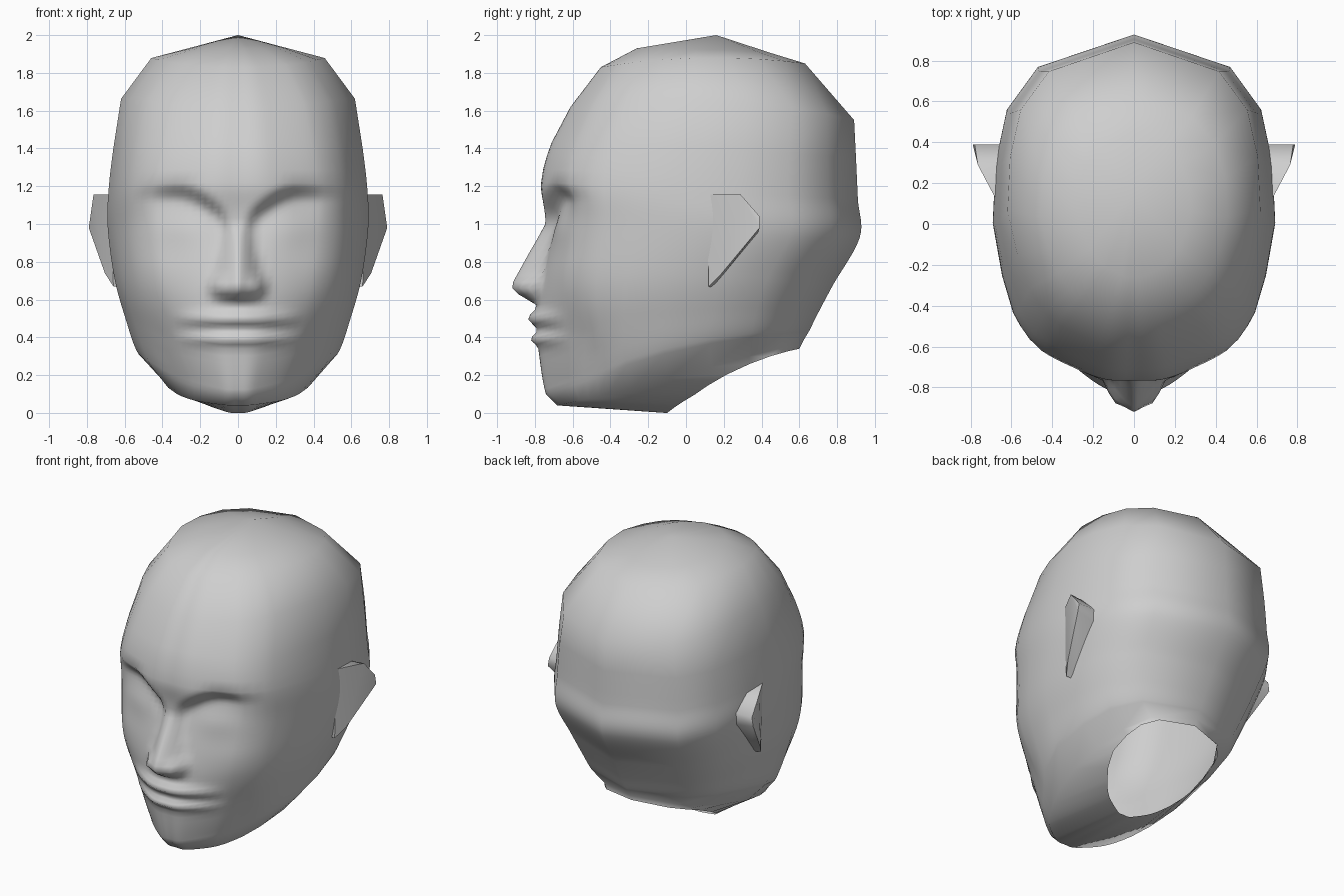
import bpy, bmesh
from math import exp
from mathutils import Vector

cube = bpy.data.objects.get("Cube")
if cube:
    bpy.data.objects.remove(cube, do_unlink=True)

grey = bpy.data.materials.new("plain grey")
grey.use_nodes = True
grey.diffuse_color = (0.62, 0.62, 0.62, 1)
grey.node_tree.nodes["Principled BSDF"].inputs["Base Color"].default_value = (0.62, 0.62, 0.62, 1)


def smooth(t):
    t = max(0.0, min(1.0, t))
    return t * t * (3 - 2 * t)


def bump(value, centre, width):
    return exp(-((value - centre) / width) ** 2)


def interpolate(table, value):
    """Piecewise linear lookup, zero outside the table."""
    for (a, fa), (b, fb) in zip(table, table[1:]):
        if a <= value <= b:
            return fa + (fb - fa) * (value - a) / (b - a)
    return 0.0


def refine(points, counts):
    """Subdivide each span of a path along a smooth curve."""
    points = [Vector(p) for p in points]
    last = len(points) - 1
    result = []
    for i, count in enumerate(counts):
        a, b = points[i], points[i + 1]
        ta = (b - points[max(i - 1, 0)]) / 2
        tb = (points[min(i + 2, last)] - a) / 2
        for k in range(count):
            t = k / count
            h = t * t * (3 - 2 * t)
            result.append(a * (1 - h) + b * h + ta * (t * (1 - t) ** 2) + tb * (t * t * (t - 1)))
    result.append(points[last])
    return result


def make_object(name, bm):
    bmesh.ops.recalc_face_normals(bm, faces=bm.faces)
    mesh = bpy.data.meshes.new(name)
    bm.to_mesh(mesh)
    bm.free()
    mesh.materials.append(grey)
    obj = bpy.data.objects.new(name, mesh)
    bpy.context.collection.objects.link(obj)
    return obj


# Half plan of the head: share of width, share of depth (front to back)
plan = refine(
    [(0, -1), (.26, -.985), (.68, -.83), (.87, -.61), (.94, -.4),
     (1, -.1), (.98, .25), (.9, .56), (.68, .81), (0, 1)],
    [6, 7, 3, 1, 1, 1, 1, 1, 1])

# Rings: front y, front z, half width, side z, back y, back z, front taper, back taper
rings = refine(
    [(-.1, 0, .35, .22, .6, .34, .4, 0),
     (-.68, .04, .41, .2, .62, .38, .25, 0),
     (-.74, .1, .53, .33, .65, .43, .42, 0),
     (-.78, .34, .6, .52, .7, .53, .24, 0),
     (-.79, .6, .655, .72, .78, .68, .12, 0),
     (-.745, 1, .69, .98, .92, .93, .04, 0),
     (-.765, 1.22, .685, 1.18, .91, 1.13, .04, 0),
     (-.71, 1.43, .66, 1.4, .9, 1.35, .09, 0),
     (-.61, 1.62, .62, 1.66, .89, 1.55, .15, .02),
     (-.45, 1.83, .46, 1.88, .63, 1.85, .18, .15),
     (-.26, 1.93, .28, 1.925, .45, 1.905, .3, .3)],
    [1, 1, 7, 11, 12, 9, 3, 1, 1, 1])

nose_height = [(.575, 0), (.61, .07), (.65, .135), (.69, .135), (.85, .068), (1, 0)]


def face_relief(x, z):
    """Backward shift of the face surface, negative is forward."""
    # cheeks fall away from the mouth and chin
    shift = .45 * min(x * x, .16) * smooth((.8 - z) / .5) * smooth((z - .02) / .15)
    # nose wedge with nostril wings
    half = .05 + .1 * max(0, min(1, (1.03 - z) / .35))
    shift -= interpolate(nose_height, z) * max(0, 1 - (x / half) ** 1.3)
    shift -= .045 * bump(x, .1, .04) * bump(z, .67, .04)
    # eye sockets under an arched brow, with a soft eyelid
    brow = 1.23 - .15 * max(0, (.3 - x) / .24) ** 1.5
    drop = brow - z
    window = smooth((x - .02) / .1) * smooth((.6 - x) / .3)
    if drop > 0:
        shift += .115 * smooth(drop / .12) * exp(-drop / .22) * window
    shift -= .015 * bump(x, .3, .14) * bump(z, .98, .09)
    # lips
    lip = max(0, 1 - (x / .34) ** 2)
    shift -= lip * (.045 * bump(z, .5, .035) + .037 * bump(z, .39, .028))
    shift += lip * .005 * bump(z, .44, .02)
    return shift


def head_point(ring, u, v):
    front_y, front_z, width, side_z, back_y, back_z, front_taper, back_taper = ring
    s = (v + 1) / 2
    x = u * width * (1 - (front_taper if v < 0 else back_taper) * v * v)
    y = front_y + (back_y - front_y) * s
    z = (front_z * (1 - s) * (1 - 2 * s) + side_z * 4 * s * (1 - s)
         + back_z * s * (2 * s - 1))
    y += face_relief(abs(x), z) * smooth((-v - .3) / .5)
    return x, y, z


# Head: lofted rings with a closed crown and an open neck
bm = bmesh.new()
outline = [tuple(p) for p in plan]
outline += [(-u, v) for u, v in reversed(outline[1:-1])]
loops = [[bm.verts.new(head_point(ring, u, v)) for u, v in outline] for ring in rings]
count = len(outline)
for low, high in zip(loops, loops[1:]):
    for i in range(count):
        j = (i + 1) % count
        bm.faces.new((low[i], low[j], high[j], high[i]))
crown = bm.verts.new((0, .16, 2))
for i in range(count):
    bm.faces.new((loops[-1][i], loops[-1][(i + 1) % count], crown))
for face in bm.faces:
    face.smooth = True
make_object("head", bm)

# Ears: simple flared wedges
ear_points = [(.67, .11, 1.155), (.765, .29, 1.155), (.78, .39, 1.04),
              (.79, .39, .98), (.705, .19, .74), (.66, .12, .67),
              (.62, .29, 1.14), (.62, .39, 1.04), (.62, .38, .95), (.6, .14, .66)]
for name, side in (("left_ear", 1), ("right_ear", -1)):
    bm = bmesh.new()
    verts = [bm.verts.new((x * side, y, z)) for x, y, z in ear_points]
    bmesh.ops.convex_hull(bm, input=verts)
    ear = make_object(name, bm)
    bpy.ops.object.select_all(action="DESELECT")
    ear.select_set(True)
    bpy.context.view_layer.objects.active = ear
    bpy.ops.object.shade_smooth_by_angle(angle=1.1)
